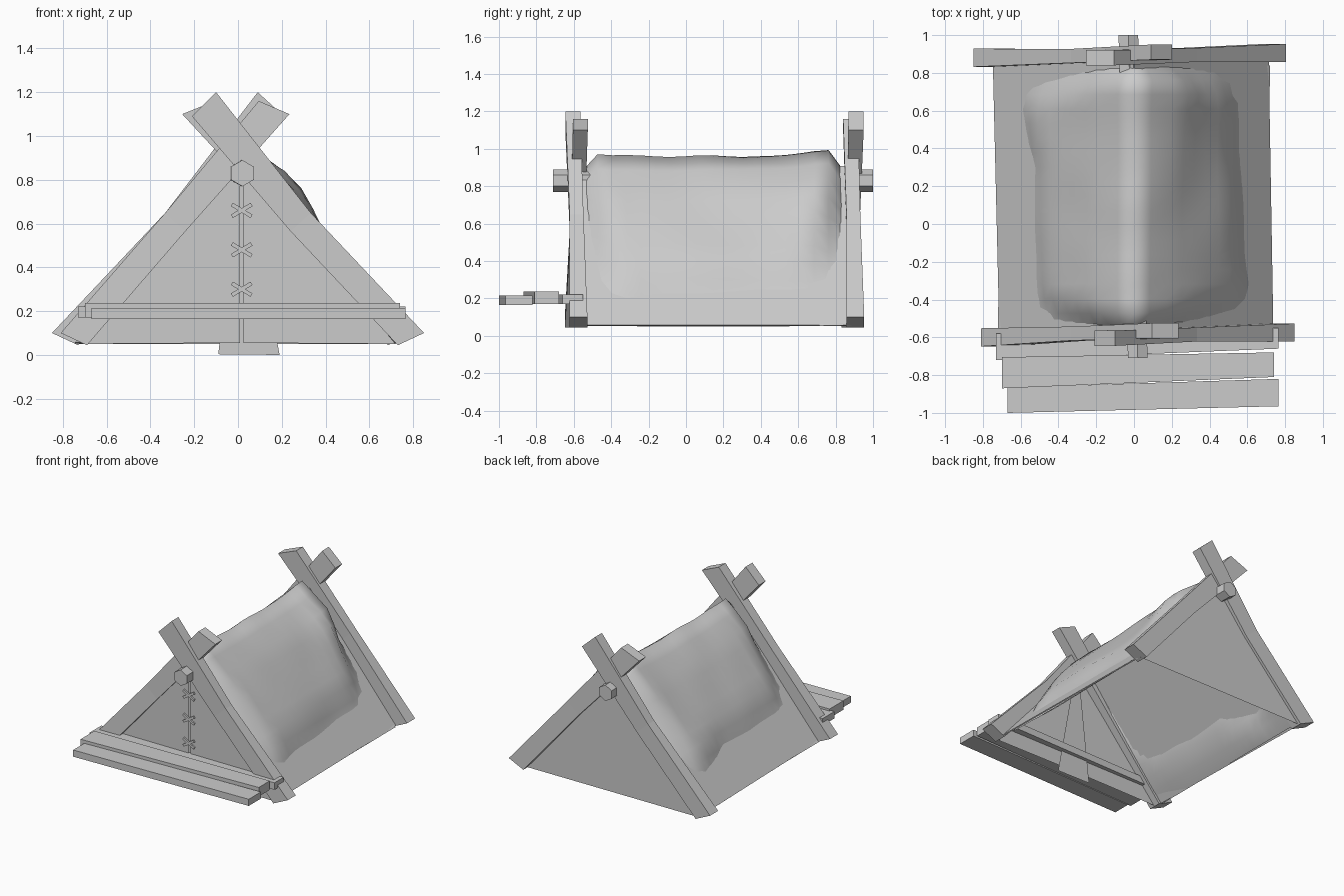
import bpy, math
from mathutils import Vector, noise

if "Cube" in bpy.data.objects:
    bpy.data.objects.remove(bpy.data.objects["Cube"])


def mesh_object(name, verts, faces, smooth=False):
    me = bpy.data.meshes.new(name)
    me.from_pydata([tuple(v) for v in verts], [], faces)
    me.update()
    ob = bpy.data.objects.new(name, me)
    bpy.context.collection.objects.link(ob)
    if smooth:
        for p in me.polygons:
            p.use_smooth = True
    return ob


def loft(name, rings):
    """Closed solid through a list of equally long vertex rings."""
    n = len(rings[0])
    verts = [v for r in rings for v in r]
    faces = [(k * n + i, k * n + (i + 1) % n, (k + 1) * n + (i + 1) % n, (k + 1) * n + i)
             for k in range(len(rings) - 1) for i in range(n)]
    faces += [tuple(reversed(range(n))), tuple(range(len(verts) - n, len(verts)))]
    return mesh_object(name, verts, faces)


def beam(name, sections):
    """Section: centre x, y, z, half width vector in x/z, half depth in y."""
    rings = []
    for x, y, z, hx, hz, d in sections:
        rings.append([(x + s * hx, y + e * d, z + s * hz)
                      for s, e in ((-1, -1), (1, -1), (1, 1), (-1, 1))])
    return loft(name, rings)


# Crossed end beams, slightly bowed
for name, sg, foot, mid_y, top in (
        ("front_beam_a", 1, (.79, -.575), -.585, (-.155, -.605, 1.145, .055, .055)),
        ("front_beam_b", -1, (-.75, -.60), -.58, (.165, -.565, 1.13, -.07, .03)),
        ("back_beam_a", 1, (.745, .905), .895, (-.18, .88, 1.13, .075, .03)),
        ("back_beam_b", -1, (-.79, .88), .89, (.145, .91, 1.15, -.055, .05))):
    beam(name, [(foot[0], foot[1], .072, sg * .06, .028, .048),
                (sg * .287, mid_y, .606, sg * .046, .042, .037),
                (*top, .04)])

# Hexagonal ridge pole
rings = []
for x, y in ((.02, -.71), (-.03, 1.0)):
    rings.append([(x + .06 * math.sin(i * math.pi / 3), y, .83 + .06 * math.cos(i * math.pi / 3))
                  for i in range(6)])
loft("ridge_pole", rings)

# Flat canvas sides
APEX, Y0, Y1 = .905, -.575, .885
for name, xf, xb in (("left_canvas", -.71, -.745), ("right_canvas", .735, .71)):
    ob = mesh_object(name, [(0, Y0, APEX), (0, Y1, APEX), (xb, Y1, .055), (xf, Y0, .055)],
                     [(0, 1, 2, 3)])
    m = ob.modifiers.new("thickness", 'SOLIDIFY')
    m.thickness = .008
    m.offset = 0

# Canvas ends: split door in front, single sheet behind
mesh_object("left_door", [(-.70, -.602, .05), (.008, -.602, .055), (.008, -.602, .86), (-.03, -.602, .86)],
            [(0, 1, 2, 3)])
mesh_object("right_door", [(.026, -.602, .055), (.72, -.602, .05), (.04, -.602, .86), (.026, -.602, .86)],
            [(0, 1, 2, 3)])
mesh_object("back_canvas", [(-.73, .905, .05), (.71, .912, .05), (0, .908, .90)], [(2, 1, 0)])
mesh_object("inner_door_flap", [(-.09, -.592, .003), (.19, -.592, 0), (.04, -.592, .82), (0, -.592, .82)],
            [(0, 1, 2, 3)])

# Door lacing
for i, z in enumerate((.30, .48, .66)):
    for s in (-1, 1):
        bpy.ops.mesh.primitive_cube_add(size=1, location=(.017, -.606, z),
                                        rotation=(0, s * math.radians(31), 0))
        ob = bpy.context.object
        ob.name = f"door_lace_{i}_{'a' if s > 0 else 'b'}"
        ob.scale = (.105, .014, .018)

# Sagging hide draped over the ridge, dipping inside the canvas at its rim
PROFILE = [(0, .05), (.2, .08), (.45, .072), (.68, .065), (.84, 0), (.92, -.028), (1, -.006)]
RIM_RIGHT = [(-.6, .88), (-.35, .87), (-.2, .83), (.1, .81), (.4, .76), (.6, .75), (.9, .7)]
RIM_LEFT = [(-.6, .68), (-.35, .71), (0, .74), (.3, .74), (.45, .79), (.65, .86), (.9, .86)]


def interp(table, t):
    for (a, p), (b, q) in zip(table, table[1:]):
        if t <= b:
            return p + (q - p) * (t - a) / (b - a)
    return table[-1][1]


NX, NY = 22, 18
verts = []
for j in range(NY + 1):
    v = j / NY
    y = -.55 + 1.39 * v
    for i in range(NX + 1):
        u = 2 * i / NX - 1
        t = abs(u)
        rim = interp(RIM_RIGHT if u > 0 else RIM_LEFT, y)
        # stretch the profile so the hide meets the canvas at the rim
        s = t * .84 / rim if t < rim else .84 + .16 * (t - rim) / (1 - rim)
        k = max(0, min(1, min(v, 1 - v) / (.03 + .2 * t)))
        k = k * k * (3 - 2 * k)
        wob = noise.noise(Vector((u * 2.6, y * 3.1, 4.2)))
        # lifted corner beside the rear right beam
        lift = .05 * math.exp(-((u - .25) / .16) ** 2 - ((y - .75) / .22) ** 2)
        off = -.015 * (1 - k) * (t < .98) + k * (interp(PROFILE, s) + .025 * wob * max(0, 1 - s) + lift)
        nx = .76 * max(-1, min(1, u * 5))
        x = u * .72 + nx * off
        z = APEX - t * (APEX - .055) + off * (.65 + .5 * max(0, 1 - 5 * t))
        # ridge line rises toward both ends
        z += (.035 * (2 * v - 1) ** 2 - .006) * max(0, 1 - 2 * t) * k
        verts.append((x, y, z))
faces = [(a, a + 1, a + NX + 2, a + NX + 1)
         for j in range(NY) for a in range(j * (NX + 1), j * (NX + 1) + NX)]
mesh_object("draped_hide", verts, faces, smooth=True)

# Front porch planks: x range, left y range, right y range, z range
for i, (x0, x1, a, b, c, d, z0, z1) in enumerate((
        (-.67, .765, -1.0, -.865, -.965, -.82, .165, .215),
        (-.70, .74, -.87, -.705, -.81, -.68, .17, .238),
        (-.73, .765, -.72, -.58, -.66, -.55, .17, .222))):
    loft(f"porch_plank_{i + 1}", [[(x0, a, z), (x1, c, z), (x1, d, z), (x0, b, z)]
                                  for z in (z0, z1)])
